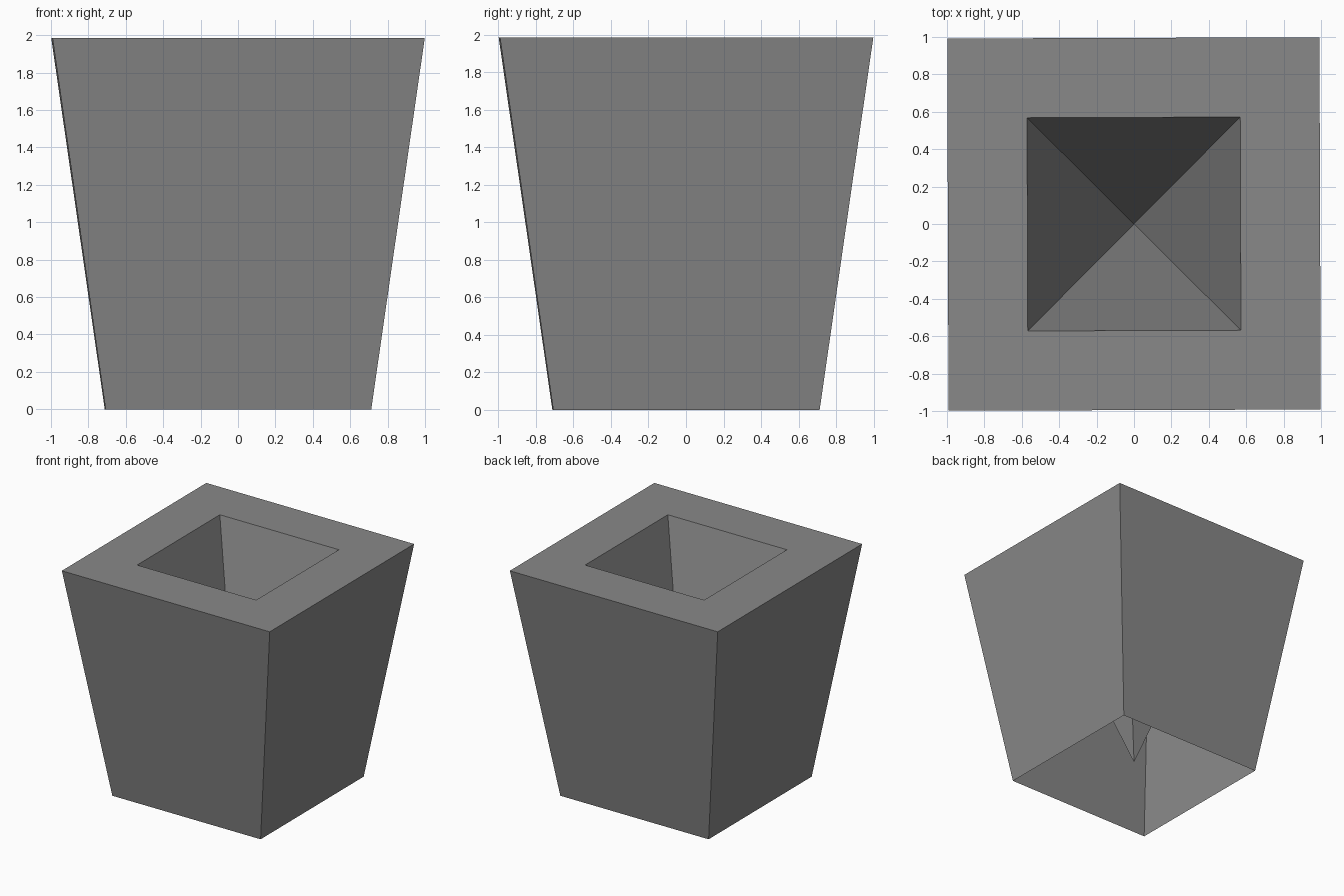
import bpy
import bmesh
import math

if "Cube" in bpy.data.objects:
    bpy.data.objects.remove(bpy.data.objects["Cube"], do_unlink=True)

HEIGHT = 1.985
TIP_Z = 0.13
TWIST = math.radians(0.2)

# Plain grey for the whole pot
grey = bpy.data.materials.new("plain_grey")
grey.use_nodes = True
colour = (0.25, 0.25, 0.25, 1.0)
grey.diffuse_color = colour
grey.node_tree.nodes["Principled BSDF"].inputs["Base Color"].default_value = colour


def square_ring(bm, half, z):
    """Four corners of a level square, counter-clockwise from above."""
    radius = half * math.sqrt(2)
    angles = [math.radians(45 + 90 * i) + TWIST for i in range(4)]
    return [bm.verts.new((radius * math.cos(a), radius * math.sin(a), z)) for a in angles]


bm = bmesh.new()
foot = square_ring(bm, 0.71, 0)
rim_outer = square_ring(bm, 0.995, HEIGHT)
rim_inner = square_ring(bm, 0.57, HEIGHT)
tip = bm.verts.new((0, 0, TIP_Z))

for i in range(4):
    j = (i + 1) % 4
    # Tapered outer wall and flat rim; the underside stays open
    for low, high in ((foot, rim_outer), (rim_outer, rim_inner)):
        bm.faces.new((low[i], low[j], high[j], high[i]))
    # Side of the pointed hollow
    bm.faces.new((rim_inner[i], rim_inner[j], tip))

mesh = bpy.data.meshes.new("tapered_pot")
bm.to_mesh(mesh)
bm.free()
mesh.materials.append(grey)
pot = bpy.data.objects.new("tapered_pot", mesh)
bpy.context.collection.objects.link(pot)
